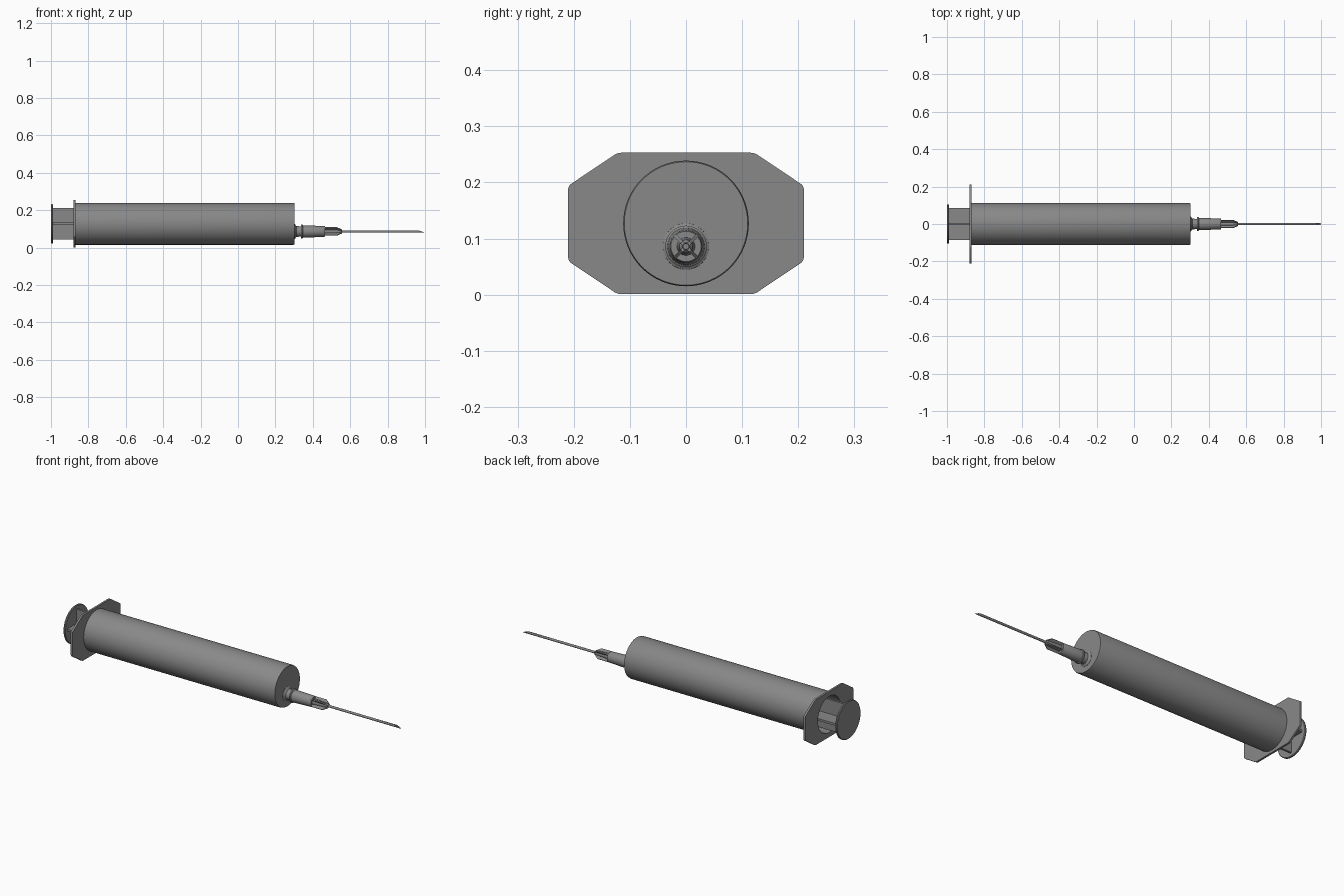
import bpy, bmesh
from math import sin, cos, pi, radians
from mathutils import Matrix, Vector

if "Cube" in bpy.data.objects:
    bpy.data.objects.remove(bpy.data.objects["Cube"])

BARREL_Z = 0.127
NEEDLE_Z = 0.086

dark = bpy.data.materials.new("dark_grey")
dark.diffuse_color = (0.25, 0.25, 0.25, 1)
dark.use_nodes = True
dark.node_tree.nodes["Principled BSDF"].inputs["Base Color"].default_value = dark.diffuse_color


def finish(name, bm, smooth=True):
    bmesh.ops.recalc_face_normals(bm, faces=bm.faces)
    me = bpy.data.meshes.new(name)
    bm.to_mesh(me)
    bm.free()
    me.materials.append(dark)
    ob = bpy.data.objects.new(name, me)
    bpy.context.collection.objects.link(ob)
    if smooth:
        bpy.ops.object.select_all(action='DESELECT')
        ob.select_set(True)
        bpy.context.view_layer.objects.active = ob
        bpy.ops.object.shade_smooth_by_angle(angle=radians(30))
    return ob


def lathe(name, profile, zc, n=64, closed=False, slant=0.0):
    """Spin (x, radius) points round an x-parallel axis; slant shears the far tip."""
    bm = bmesh.new()
    tip = max(p[0] for p in profile)
    rings = []
    for x, r in profile:
        k = slant if x == tip else 0.0
        rings.append([bm.verts.new((x - k * r * cos(2 * pi * i / n),
                                    r * sin(2 * pi * i / n),
                                    zc + r * cos(2 * pi * i / n))) for i in range(n)])
    pairs = list(zip(rings, rings[1:]))
    if closed:
        pairs.append((rings[-1], rings[0]))
    else:
        bm.faces.new(rings[0])
        bm.faces.new(rings[-1])
    for a, b in pairs:
        for i in range(n):
            j = (i + 1) % n
            bm.faces.new((a[i], a[j], b[j], b[i]))
    return finish(name, bm)


def fins(name, outline, thick, zc, angles):
    """Flat (x, r) outlines through the axis, one per angle."""
    bm = bmesh.new()
    for a in angles:
        rot = Matrix.Rotation(a, 3, 'X')
        vs = []
        for side in (-thick / 2, thick / 2):
            vs.append([bm.verts.new(rot @ Vector((x, side, r)) + Vector((0, 0, zc)))
                       for x, r in outline])
        bm.faces.new(vs[0])
        bm.faces.new(vs[1])
        n = len(outline)
        for i in range(n):
            j = (i + 1) % n
            bm.faces.new((vs[0][i], vs[0][j], vs[1][j], vs[1][i]))
    return finish(name, bm, smooth=False)


# Hollow barrel, open at the back, closed flat at the front
lathe("barrel", [(0.29, 0.1), (-0.876, 0.1), (-0.876, 0.112), (0.296, 0.112),
                 (0.303, 0.110)], BARREL_Z)

# Finger flange: clipped rectangle with rounded corners and a bore hole
bm = bmesh.new()
quarter = [(0.21, 0.067), (0.122, 0.126)]
pts = (quarter + [(-y, z) for y, z in quarter[::-1]]
       + [(-y, -z) for y, z in quarter] + [(y, -z) for y, z in quarter[::-1]])
base = [bm.verts.new((-0.88, y, BARREL_Z + z)) for y, z in pts]
face = bm.faces.new(base)
ext = bmesh.ops.extrude_face_region(bm, geom=[face])
bmesh.ops.translate(bm, vec=(0.011, 0, 0),
                    verts=[v for v in ext['geom'] if isinstance(v, bmesh.types.BMVert)])
corners = [e for e in bm.edges if abs(e.verts[0].co.x - e.verts[1].co.x) > 0.01]
bmesh.ops.bevel(bm, geom=corners, offset=0.006, segments=4, profile=0.5, affect='EDGES')
flange = finish("finger_flange", bm)
cutter = lathe("flange_hole_cutter", [(-0.95, 0.1), (-0.8, 0.1)], BARREL_Z)
cutter.hide_render = True
cutter.hide_set(True)
mod = flange.modifiers.new("bore", 'BOOLEAN')
mod.operation = 'DIFFERENCE'
mod.solver = 'EXACT'
mod.object = cutter

# Plunger: thumb disc, crossed ribs, rubber stopper
lathe("thumb_disc", [(-1.0, 0.102), (-0.997, 0.105), (-0.991, 0.105), (-0.988, 0.102)],
      BARREL_Z)
fins("plunger_ribs", [(-0.99, -0.085), (0.21, -0.085), (0.21, 0.085), (-0.99, 0.085)],
     0.012, BARREL_Z, (0, pi / 2))
lathe("stopper", [(0.2, 0.099), (0.22, 0.099), (0.225, 0.094), (0.25, 0.094),
                  (0.255, 0.099), (0.27, 0.099), (0.285, 0.02)], BARREL_Z)

# Off-centre nozzle with flared root
lathe("nozzle", [(0.298, 0.042), (0.304, 0.041), (0.308, 0.034), (0.313, 0.029),
                 (0.35, 0.026)], NEEDLE_Z, n=48)

# Needle hub: collar, tapered body, stepped core
lathe("needle_hub", [(0.338, 0.026), (0.338, 0.037), (0.345, 0.037), (0.348, 0.033),
                     (0.462, 0.029), (0.466, 0.027), (0.466, 0.016), (0.55, 0.012),
                     (0.556, 0.007)], NEEDLE_Z, n=48)
fins("hub_ribs", [(0.46, -0.029), (0.53, -0.029), (0.557, -0.011), (0.557, 0.011),
                  (0.53, 0.029), (0.46, 0.029)], 0.006, NEEDLE_Z, (pi / 4, -pi / 4))

# Hollow needle with slanted tip
lathe("needle", [(0.54, 0.0045), (0.54, 0.0065), (0.982, 0.0065), (0.982, 0.0045)],
      NEEDLE_Z, n=24, closed=True, slant=2.8)
